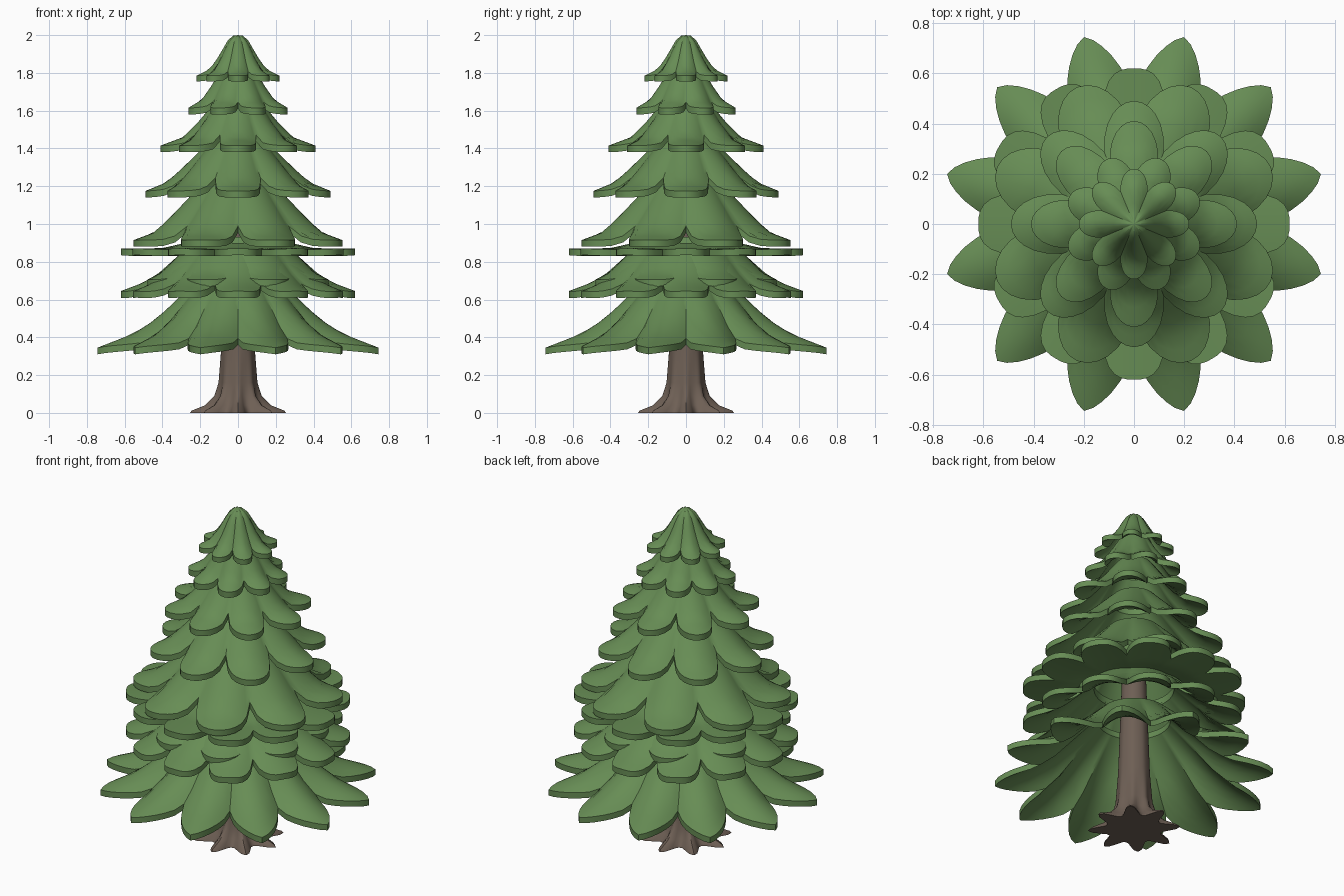
import bpy, bmesh, math

if "Cube" in bpy.data.objects:
    bpy.data.objects.remove(bpy.data.objects["Cube"])


def material(name, rgb):
    m = bpy.data.materials.new(name)
    m.diffuse_color = (*rgb, 1)
    m.use_nodes = True
    m.node_tree.nodes["Principled BSDF"].inputs["Base Color"].default_value = m.diffuse_color
    return m


GREEN = material("needle green", (0.135, 0.265, 0.09))
BROWN = material("bark brown", (0.155, 0.115, 0.09))


def finish(bm, name, mat, angle=35):
    bmesh.ops.remove_doubles(bm, verts=bm.verts, dist=1e-5)
    me = bpy.data.meshes.new(name)
    bm.to_mesh(me)
    bm.free()
    ob = bpy.data.objects.new(name, me)
    bpy.context.collection.objects.link(ob)
    me.materials.append(mat)
    bpy.ops.object.select_all(action='DESELECT')
    ob.select_set(True)
    bpy.context.view_layer.objects.active = ob
    bpy.ops.object.shade_smooth_by_angle(angle=math.radians(angle))
    return ob


def height(profile, r):
    for (r0, z0), (r1, z1) in zip(profile, profile[1:]):
        if r <= r1:
            return z0 + (z1 - z0) * (r - r0) / (r1 - r0)
    return profile[-1][1]


# one drooping skirt of leaf-shaped branches, with a solid rim
def tier(name, profile, count, phase, notch, power, valley, thick=0.035):
    seg, rows = 12, 8
    n = seg * count
    r_in, r_tip = profile[0][0], profile[-1][0]
    bm = bmesh.new()
    layers = []
    for drop in (0, thick):
        rings = []
        for j in range(rows + 1):
            ring = []
            for i in range(n):
                t = abs((i % seg) / (seg / 2) - 1)       # 0 at leaf centre, 1 in the notch
                a = math.radians(phase) + 2 * math.pi * (i - seg / 2) / n
                edge = notch + (r_tip - notch) * (1 - t ** power)
                r = r_in + (edge - r_in) * j / rows
                f = (r - r_in) / (r_tip - r_in)
                z = height(profile, r) - valley * t * t * f - drop
                ring.append(bm.verts.new((r * math.cos(a), r * math.sin(a), z)))
            rings.append(ring)
        layers.append(rings)
    top, bottom = layers

    def bridge(a, b):
        for i in range(n):
            k = (i + 1) % n
            bm.faces.new((a[i], b[i], b[k], a[k]))

    for j in range(rows):
        bridge(top[j], top[j + 1])
        bridge(bottom[j + 1], bottom[j])
    bridge(top[-1], bottom[-1])
    bridge(bottom[0], top[0])
    bmesh.ops.dissolve_degenerate(bm, dist=1e-5, edges=bm.edges)
    finish(bm, name, GREEN)


# foliage, bottom to top
tier("branches_bottom", [(.2, .72), (.31, .62), (.44, .5), (.57, .42), (.77, .345)],
     12, 15, .52, 1.4, .1)
tier("branches_second", [(.22, .92), (.33, .82), (.42, .74), (.5, .69), (.62, .645)],
     12, 0, .47, 3, .04)
tier("branches_second_inner", [(.22, .93), (.33, .83), (.42, .745), (.51, .705)],
     8, 22.5, .36, 2.2, .05)
tier("branches_third_flat", [(.28, .9), (.4, .872), (.62, .87)],
     12, 0, .48, 3, .01)
tier("branches_fourth", [(.15, 1.26), (.2, 1.21), (.28, 1.13), (.37, 1.04), (.46, .96), (.59, .915)],
     8, 22.5, .38, 2, .08)
tier("branches_fifth", [(.12, 1.47), (.2, 1.39), (.29, 1.3), (.38, 1.22), (.49, 1.175)],
     8, 0, .31, 2, .07)
tier("branches_sixth", [(.1, 1.68), (.14, 1.63), (.2, 1.55), (.29, 1.46), (.41, 1.415)],
     8, 0, .25, 2, .06)
tier("branches_seventh", [(.08, 1.84), (.14, 1.74), (.2, 1.66), (.28, 1.615)],
     8, 22.5, .19, 2, .05)
tier("tree_tip", [(.0, 2.0), (.03, 1.996), (.06, 1.965), (.1, 1.89), (.15, 1.82), (.22, 1.785)],
     8, 0, .14, 2, .04, .03)

# trunk flaring into pointed roots
bm = bmesh.new()
n, prev = 64, None
for z, r, root in [(0, .155, .1), (.012, .15, .095), (.04, .125, .05), (.09, .105, .02),
                   (.16, .095, .008), (.35, .088, 0), (1.0, .065, 0)]:
    ring = []
    for i in range(n):
        a = 2 * math.pi * i / n
        rr = r + root * abs(math.cos(4 * a)) ** 3 * (1 if math.cos(8 * a) > -1 else 0)
        ring.append(bm.verts.new((rr * math.cos(a), rr * math.sin(a), z)))
    if prev:
        for i in range(n):
            k = (i + 1) % n
            bm.faces.new((prev[i], prev[k], ring[k], ring[i]))
    else:
        bm.faces.new(ring[::-1])
    prev = ring
bm.faces.new(prev)
finish(bm, "trunk", BROWN)
